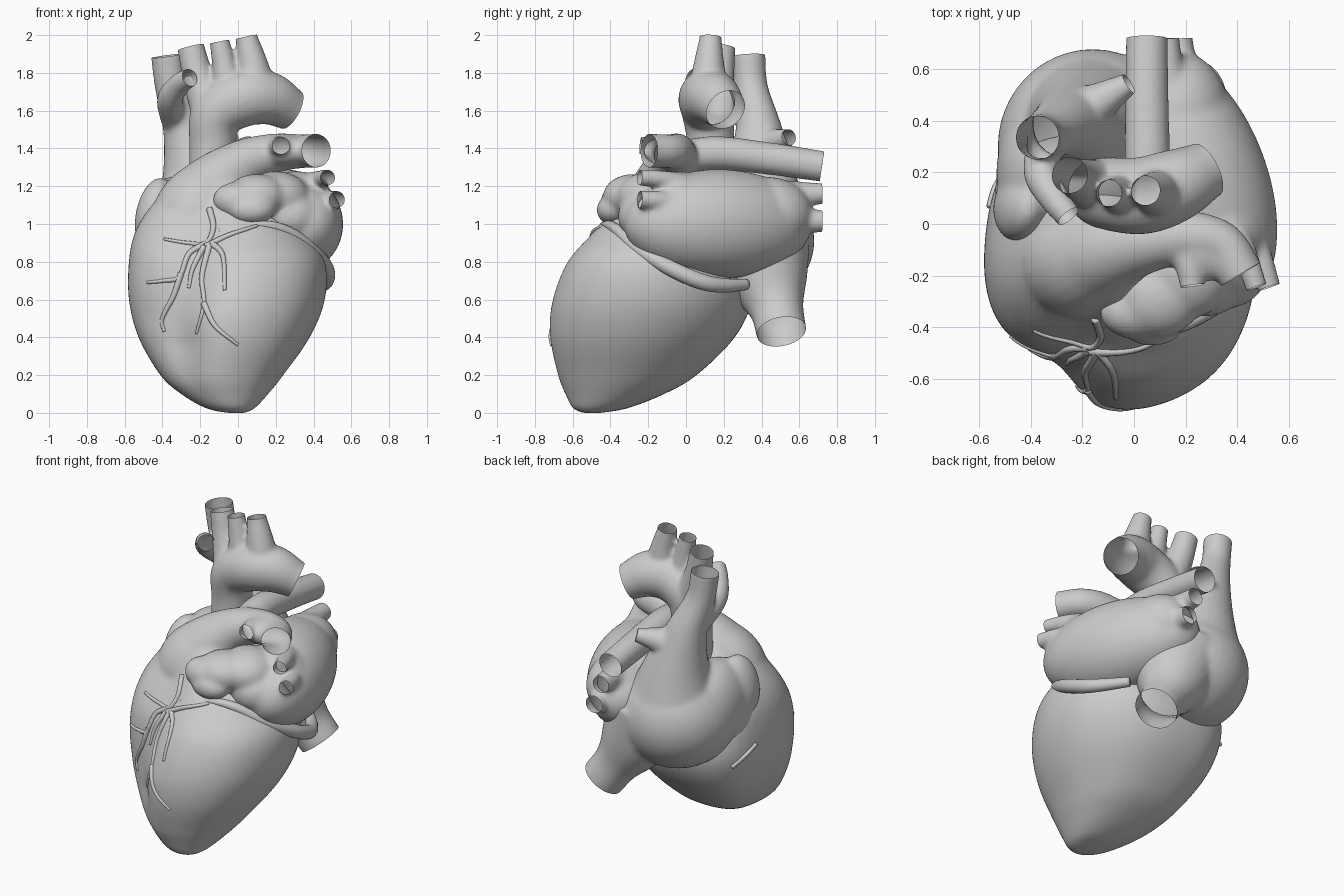
import bpy, bmesh, math
from mathutils import Vector, Matrix

if "Cube" in bpy.data.objects:
    bpy.data.objects.remove(bpy.data.objects["Cube"])

def spline(pts, n=8):
    """Catmull-Rom through n-dimensional points."""
    p = [Vector(q) for q in pts]
    p = [2 * p[0] - p[1]] + p + [2 * p[-1] - p[-2]]
    out = []
    for i in range(1, len(p) - 2):
        a, b, c, d = p[i - 1:i + 3]
        for k in range(n):
            t = k / n
            out.append(0.5 * (2 * b + (c - a) * t + (2 * a - 5 * b + 4 * c - d) * t**2
                              + (3 * b - a - 3 * c + d) * t**3))
    return out + [p[-2]]

def skin(bm, rings):
    """Closed loft through rings of points."""
    vs = [[bm.verts.new(c) for c in r] for r in rings]
    n = len(vs[0])
    fs = [bm.faces.new((a[i], a[(i + 1) % n], b[(i + 1) % n], b[i]))
          for a, b in zip(vs, vs[1:]) for i in range(n)]
    fs += [bm.faces.new(vs[0]), bm.faces.new(vs[-1])]
    bmesh.ops.recalc_face_normals(bm, faces=fs)

def tube(bm, pts, cuts=None, sides=24):
    """Round vessel along (x, y, z, radius) points; its far end is opened if cuts is given."""
    s = spline(pts)
    if cuts is not None:
        d = (s[-1] - s[-2]).to_3d().normalized()
        end = s[-1].to_3d()
        cuts.append((end, d, s[-1][3]))
        s.append(Vector((*(end + d * 0.03), s[-1][3])))
    c = [q.to_3d() for q in s]
    t = (c[1] - c[0]).normalized()
    u = t.orthogonal().normalized()
    rings = []
    for i, q in enumerate(s):
        t2 = (c[min(i + 1, len(c) - 1)] - c[max(i - 1, 0)]).normalized()
        u = t.rotation_difference(t2) @ u
        t = t2
        v = t.cross(u)
        rings.append([c[i] + (u * math.cos(a) + v * math.sin(a)) * q[3]
                      for a in (2 * math.pi * k / sides for k in range(sides))])
    skin(bm, rings)

def blob(bm, loc, radii, rot_z=0, rot_y=0):
    m = (Matrix.Translation(loc) @ Matrix.Rotation(math.radians(rot_z), 4, 'Z')
         @ Matrix.Rotation(math.radians(rot_y), 4, 'Y') @ Matrix.Diagonal((*radii, 1)))
    bmesh.ops.create_icosphere(bm, subdivisions=4, radius=1, matrix=m)

def finish(name, bm, cuts=(), fuse=True, smooth=8):
    """Fuse the overlapping pieces, soften the joins and open the vessel ends."""
    me = bpy.data.meshes.new(name)
    bm.to_mesh(me)
    ob = bpy.data.objects.new(name, me)
    bpy.context.collection.objects.link(ob)
    if fuse:
        r = ob.modifiers.new("fuse", 'REMESH')
        r.mode, r.voxel_size = 'VOXEL', 0.0125
        s = ob.modifiers.new("soften", 'SMOOTH')
        s.factor, s.iterations = 0.5, smooth
        bpy.context.view_layer.update()
        me = bpy.data.meshes.new_from_object(ob.evaluated_get(bpy.context.evaluated_depsgraph_get()))
        ob.modifiers.clear()
        ob.data = me
        me.name = name
        b = bmesh.new()
        b.from_mesh(me)
        for p, d, rad in cuts:
            vs = {v for v in b.verts if (v.co - p - d * 0.012).length < rad * 1.4}
            fs = [f for f in b.faces if all(v in vs for v in f.verts)]
            es = {e for f in fs for e in f.edges}
            vv = {v for f in fs for v in f.verts}
            bmesh.ops.bisect_plane(b, geom=list(vv) + list(es) + fs, plane_co=p, plane_no=d, clear_outer=True)
        b.to_mesh(me)
        b.free()
    bm.free()
    me.polygons.foreach_set("use_smooth", [True] * len(me.polygons))
    me.update()
    return ob

# Ventricles: sections given as z, x min, x max, y min, y max
bm, cuts = bmesh.new(), []
sections = [(0.0, -.06, .04, -.55, -.45), (.025, -.17, .09, -.6, -.31), (.1, -.3, .16, -.64, -.12),
            (.2, -.41, .24, -.68, .05), (.4, -.525, .38, -.725, .25), (.6, -.575, .46, -.715, .34),
            (.8, -.575, .46, -.645, .32), (.95, -.545, .36, -.52, .24), (1.08, -.47, .2, -.41, .18),
            (1.2, -.36, .08, -.32, .12), (1.29, -.24, .02, -.22, .05)]
rings = []
for z, x0, x1, y0, y1 in spline(sections, 5):
    ring = []
    groove = 4.06 + 0.35 * min(1, max(0, (z - .5) / .45))
    for k in range(64):
        a = 2 * math.pi * k / 64
        f = 1 - 0.2 * min(1, z / .35) * math.exp(-((a - groove) / 0.42)**2)  # groove between the ventricles
        f += 0.15 * math.exp(-((a - 2.3) / 0.45)**2) + 0.03 * math.exp(-((a - 5.5) / 0.4)**2)  # fuller sides
        ring.append(((x0 + x1) / 2 + f * (x1 - x0) / 2 * math.cos(a),
                     (y0 + y1) / 2 + f * (y1 - y0) / 2 * math.sin(a), z))
    rings.append(ring)
skin(bm, rings)
# Pulmonary trunk with its left and right arteries
tube(bm, [(-.2, -.1, .75, .2), (-.22, -.13, 1.02, .24), (-.12, -.1, 1.19, .19), (.03, -.07, 1.32, .13),
          (.2, -.05, 1.375, .105), (.34, -.08, 1.385, .09), (.415, -.195, 1.388, .09)], cuts)
blob(bm, (.24, -.09, 1.385), (.17, .115, .085), -30)
tube(bm, [(.16, -.02, 1.37, .08), (.21, -.14, 1.405, .06), (.225, -.24, 1.415, .047)], cuts)
tube(bm, [(.07, -.08, 1.34, .09), (.055, .15, 1.375, .09), (.05, .45, 1.345, .086), (.05, .72, 1.305, .082)], cuts)
ventricles = finish("ventricles_and_pulmonary_artery", bm, cuts, smooth=14)

# Left atrium, its ear and four pulmonary veins
bm, cuts = bmesh.new(), []
blob(bm, (.24, .17, 1.0), (.28, .52, .29), 20)
blob(bm, (.34, -.02, 1.0), (.2, .26, .25), 15)
blob(bm, (.31, -.04, 1.08), (.21, .2, .2))
blob(bm, (.28, -.2, 1.04), (.17, .16, .14), 20)
blob(bm, (.17, .43, 1.05), (.2, .24, .2))
blob(bm, (.2, -.18, 1.14), (.18, .19, .14), 20)
blob(bm, (.1, -.28, 1.145), (.17, .16, .12), 15)
blob(bm, (.02, -.34, 1.12), (.155, .11, .105), 0, 5)
blob(bm, (.07, -.385, 1.075), (.125, .09, .08))
tube(bm, [(.34, .05, 1.19, .07), (.43, -.12, 1.235, .05), (.475, -.245, 1.245, .044)], cuts)
tube(bm, [(.4, .0, 1.08, .08), (.48, -.12, 1.12, .055), (.525, -.245, 1.13, .046)], cuts)
tube(bm, [(.15, .35, 1.12, .13), (.13, .55, 1.155, .075), (.12, .72, 1.16, .057)], cuts)
tube(bm, [(.2, .35, 1.0, .13), (.18, .55, 1.015, .08), (.17, .72, 1.015, .059)], cuts)
finish("left_atrium_and_pulmonary_veins", bm, cuts, smooth=18)

# Right atrium, its ear and the two great veins
bm, cuts = bmesh.new(), []
blob(bm, (-.16, .3, .91), (.37, .38, .35))
blob(bm, (-.345, .2, .97), (.19, .27, .28))
blob(bm, (-.44, .07, 1.05), (.1, .14, .2), -10, 12)
blob(bm, (-.43, .12, .9), (.11, .16, .2))
tube(bm, [(-.17, .37, 1.0, .3), (-.21, .39, 1.25, .2), (-.275, .385, 1.5, .125), (-.35, .345, 1.72, .09),
          (-.375, .335, 1.89, .087)], cuts)
tube(bm, [(-.34, .34, 1.55, .07), (-.36, .2, 1.66, .07), (-.31, .1, 1.74, .06), (-.255, .03, 1.775, .052)], cuts)
tube(bm, [(-.28, .4, 1.36, .12), (-.16, .46, 1.42, .085), (-.02, .545, 1.46, .045)], cuts)
tube(bm, [(-.02, .38, .9, .29), (.08, .44, .69, .21), (.165, .48, .55, .145), (.25, .505, .43, .134)], cuts)
finish("right_atrium_and_great_veins", bm, cuts, smooth=18)

# Aorta with three arch branches
bm, cuts = bmesh.new(), []
tube(bm, [(-.13, .12, 1.1, .13), (-.135, .13, 1.4, .123), (-.11, .12, 1.58, .14), (.03, .11, 1.665, .15),
          (.16, .15, 1.665, .142), (.28, .21, 1.605, .112)], cuts)
tube(bm, [(-.12, .13, 1.55, .12), (-.205, .17, 1.76, .085), (-.25, .19, 1.935, .072)], cuts)
tube(bm, [(-.03, .11, 1.6, .11), (-.065, .115, 1.8, .07), (-.098, .12, 1.965, .053)], cuts)
tube(bm, [(.1, .12, 1.6, .13), (.085, .12, 1.8, .09), (.045, .13, 1.99, .058)], cuts)
finish("aorta", bm, cuts)

# Coronary sinus in the groove under the left atrium
bm = bmesh.new()
tube(bm, [(-.1, -.45, .96, .016), (.1, -.42, .995, .022), (.25, -.36, .965, .03), (.39, -.25, .865, .037),
          (.465, -.08, .765, .042), (.46, .08, .695, .043), (.4, .2, .675, .038), (.3, .32, .68, .03)], sides=16)
finish("coronary_sinus", bm, fuse=False)

# Coronary arteries: front paths in x, z laid on to the ventricle surface
paths = [[(-.15, 1.08), (-.13, .98), (-.17, .9), (-.27, .9), (-.39, .92)],
         [(-.18, .89), (-.26, .84), (-.31, .72), (-.39, .7), (-.48, .69)],
         [(-.3, .74), (-.34, .62), (-.4, .5), (-.39, .43)],
         [(-.18, .88), (-.24, .76), (-.26, .66)],
         [(-.15, .89), (-.19, .72), (-.18, .58), (-.22, .42)],
         [(-.18, .58), (-.12, .46), (0, .36)],
         [(-.14, .9), (-.08, .83), (-.07, .65)],
         [(-.17, .88), (-.05, .94), (.1, .99)]]
bm = bmesh.new()
for path in paths:
    pts = []
    fine = spline(path, 4)
    for i, (x, z) in enumerate(fine):
        hit, loc, nor, _ = ventricles.ray_cast(Vector((x, -2, z)), Vector((0, 1, 0)))
        if hit:
            pts.append((*loc, .018 - .01 * i / len(fine)))
    tube(bm, pts, sides=8)
finish("coronary_arteries", bm, fuse=False)

# Short marginal vessel below the right atrium
bm = bmesh.new()
pts = []
for q in [(-.53, .06, .7), (-.5, .13, .65), (-.46, .2, .59)]:
    _, loc, nor, _ = ventricles.closest_point_on_mesh(Vector(q))
    pts.append((*loc, .014))
tube(bm, pts, sides=8)
finish("marginal_vessel", bm, fuse=False)
